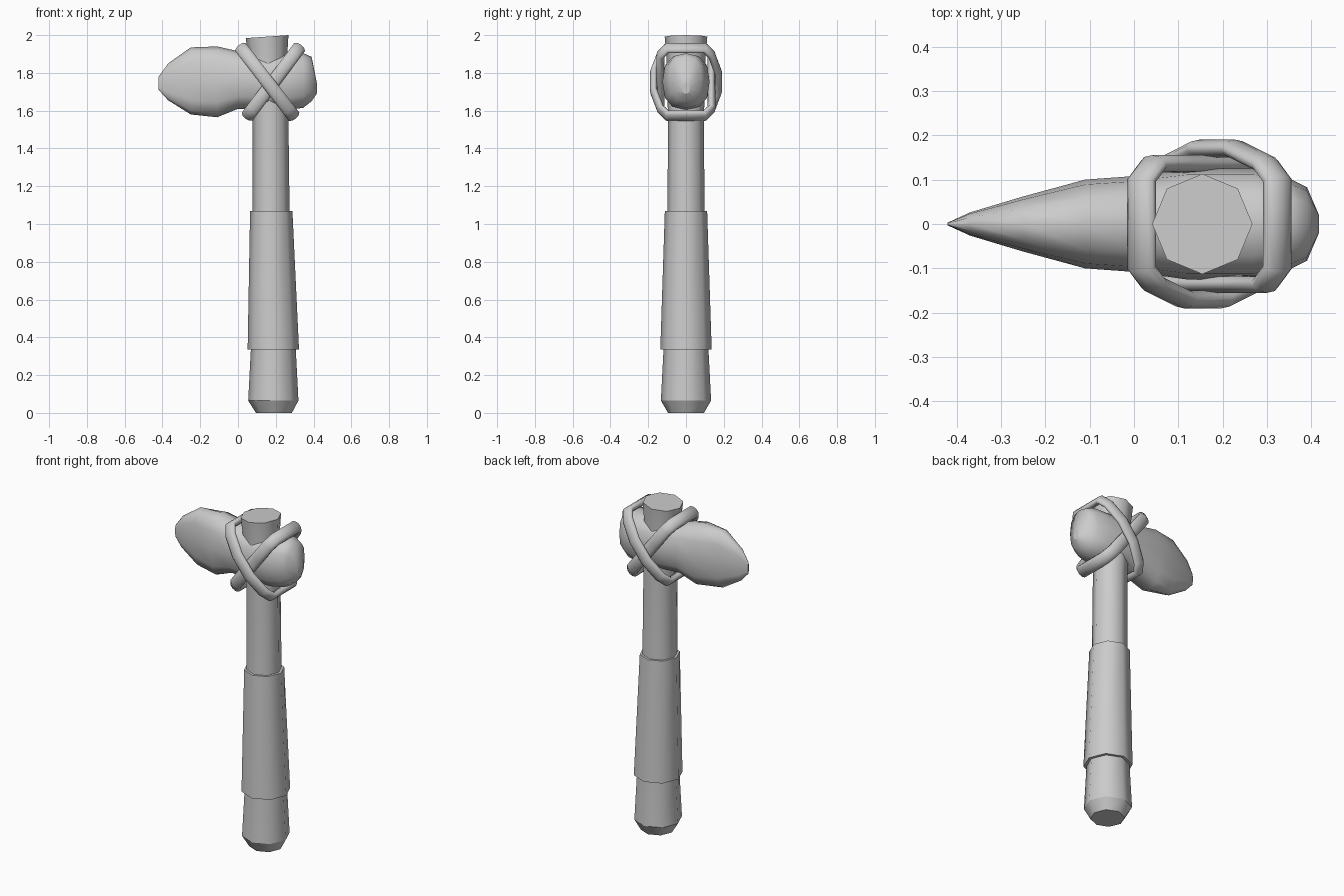
import bpy, bmesh
from math import cos, sin, pi, copysign
from mathutils import Vector

cube = bpy.data.objects.get("Cube")
if cube:
    bpy.data.objects.remove(cube)

grey = bpy.data.materials.new("plain grey")
grey.use_nodes = True
grey.diffuse_color = (0.6, 0.6, 0.6, 1)
grey.node_tree.nodes["Principled BSDF"].inputs["Base Color"].default_value = (0.6, 0.6, 0.6, 1)


def loft(name, rings, caps=True, closed=False, sharp=()):
    """Skin a list of rings; sharp lists the rings whose edges stay crisp."""
    bm = bmesh.new()
    rows = [[bm.verts.new(p) for p in ring] for ring in rings]
    n = len(rows[0])
    pairs = list(zip(rows, rows[1:]))
    if closed:
        pairs.append((rows[-1], rows[0]))
    for a, b in pairs:
        for i in range(n):
            j = (i + 1) % n
            bm.faces.new((a[i], a[j], b[j], b[i]))
    if caps:
        bm.faces.new(rows[0])
        bm.faces.new(rows[-1])
    for f in bm.faces:
        f.smooth = True
    for k in sharp:
        for i in range(n):
            bm.edges.get((rows[k][i], rows[k][(i + 1) % n])).smooth = False
    bmesh.ops.recalc_face_normals(bm, faces=bm.faces)
    mesh = bpy.data.meshes.new(name)
    bm.to_mesh(mesh)
    bm.free()
    mesh.materials.append(grey)
    obj = bpy.data.objects.new(name, mesh)
    bpy.context.collection.objects.link(obj)
    return obj


def octagon(z, cx, r, tilt=0):
    return [Vector((cx + r * cos(a), r * sin(a), z + tilt * r * cos(a)))
            for a in (i * pi / 4 for i in range(8))]


# Wooden handle with chamfered foot and slightly flared, slanted top
loft("handle", [octagon(0, 0.19, 0.095), octagon(0.065, 0.187, 0.133),
                octagon(0.335, 0.187, 0.119), octagon(1.07, 0.175, 0.098),
                octagon(1.55, 0.172, 0.095), octagon(1.88, 0.157, 0.103),
                octagon(1.992, 0.154, 0.113, 0.07)], sharp=(0, 1, 6))

# Grip sleeve with a thin rim at both ends
loft("grip_sleeve", [octagon(0.335, 0.187, 0.112), octagon(0.335, 0.187, 0.136),
                     octagon(1.07, 0.176, 0.112), octagon(1.07, 0.176, 0.09)],
     caps=False, sharp=(1, 2))


# Stone head: rounded sections running from the cutting edge to the butt
def stone_section(x, low, high, half):
    def soft(v):
        return copysign(abs(v) ** 0.8, v)
    mid, tall = (low + high) / 2, (high - low) / 2
    return [Vector((x, half * soft(cos(a)), mid + tall * soft(sin(a))))
            for a in (i * pi / 6 for i in range(12))]


sections = [(-0.42, 1.71, 1.78, 0.003), (-0.37, 1.655, 1.85, 0.026),
            (-0.25, 1.58, 1.935, 0.062), (-0.11, 1.565, 1.94, 0.1),
            (0.0, 1.61, 1.915, 0.108), (0.12, 1.61, 1.9, 0.125),
            (0.27, 1.605, 1.9, 0.125), (0.345, 1.615, 1.905, 0.105),
            (0.39, 1.65, 1.885, 0.083), (0.417, 1.69, 1.75, 0.02)]
loft("stone_head", [stone_section(*s) for s in sections], sharp=(0, 9))


# Lashing: flattened bands looping diagonally, each bulging over the other once
def binding(name, top, bottom, bulge_side):
    top, bottom = Vector(top), Vector(bottom)
    down = (bottom - top).normalized()
    across = Vector((0, 1, 0))
    wide = down.cross(across)
    length = (bottom - top).length
    path = []
    for side in (bulge_side, -bulge_side):
        mid = 0.17 if side == bulge_side else 0.135
        half = [(0, 0.098), (0.045, 0.135), (0.16, mid),
                (length - 0.16, mid), (length - 0.045, 0.135), (length, 0.098)]
        half = [Vector((u, side * y)) for u, y in half]
        path += half if side == bulge_side else half[::-1]
    rings = []
    for i, p in enumerate(path):
        before = (p - path[i - 1]).normalized()
        after = (path[(i + 1) % len(path)] - p).normalized()
        t = (before + after).normalized()
        miter = 1 / max(t.dot(after), 0.5)
        out = (down * t.y - across * t.x) * miter
        centre = top + down * p.x + across * p.y
        rings.append([centre + out * 0.02 * cos(a) + wide * 0.0375 * sin(a)
                      for a in (k * pi / 5 for k in range(10))])
    loft(name, rings, caps=False, closed=True)


binding("binding_falling", (0.017, 0, 1.932), (0.293, 0, 1.573), -1)
binding("binding_rising", (0.323, 0, 1.932), (0.052, 0, 1.573), 1)
